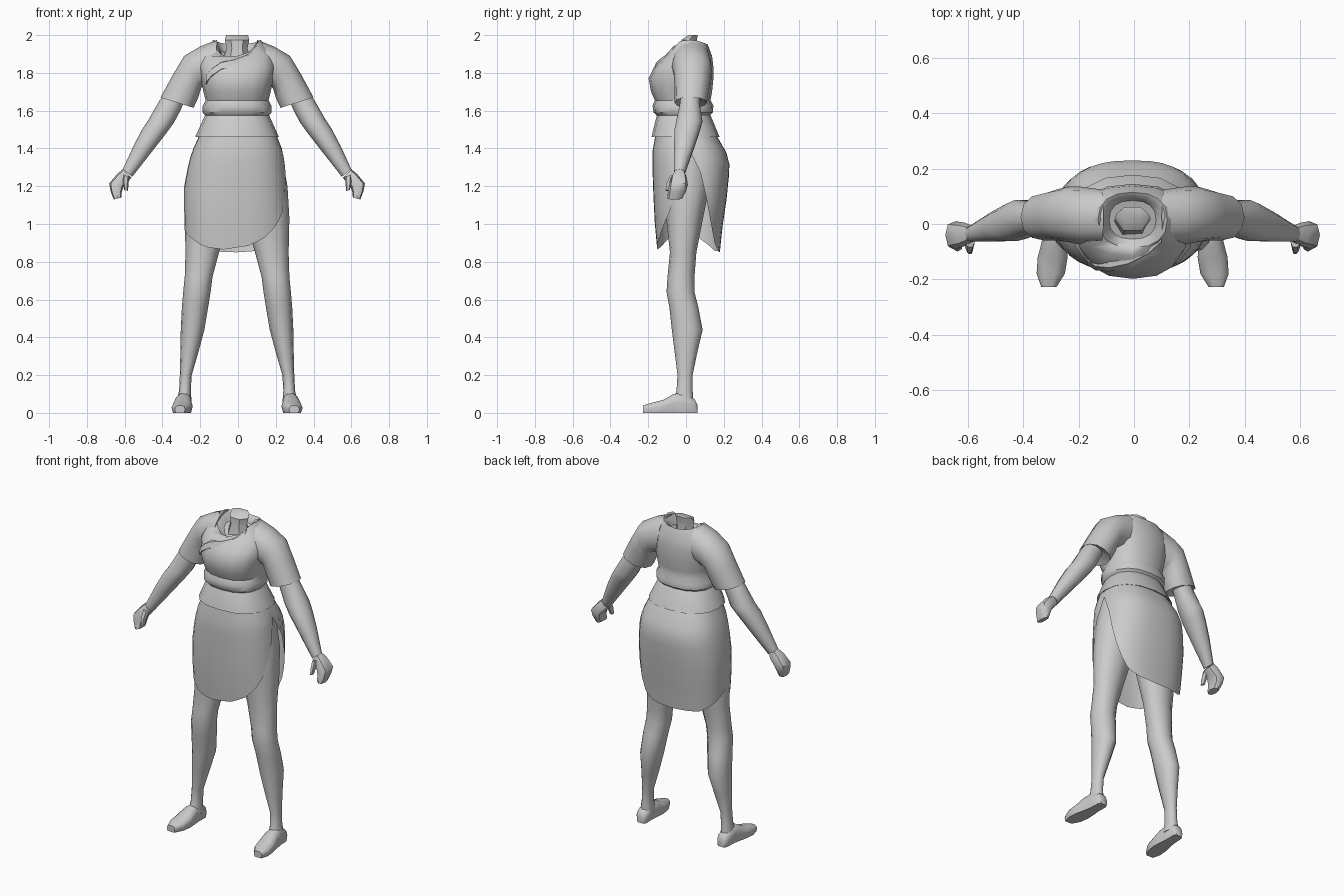
import bpy, bmesh, math
from mathutils import Vector

grey = bpy.data.materials.new("plain grey")
grey.diffuse_color = (0.6, 0.6, 0.6, 1)
X0 = -0.005  # body's mirror plane


def spow(v, p):
    return math.copysign(abs(v) ** p, v)


def ring(c, u, v, n=12, e=2.2):
    """Superellipse ring around c with half axes u and v."""
    out = []
    for i in range(n):
        a = 2 * math.pi * i / n
        out.append(Vector(c) + Vector(u) * spow(math.cos(a), 2 / e)
                   + Vector(v) * spow(math.sin(a), 2 / e))
    return out


def xring(x0, z0, x1, z1, y0, y1, n=12, e=2.2):
    """Ring spanning two points in xz and a depth range in y."""
    return ring(((x0 + x1) / 2, (y0 + y1) / 2, (z0 + z1) / 2),
                ((x1 - x0) / 2, 0, (z1 - z0) / 2), (0, (y1 - y0) / 2, 0), n, e)


def add(name, rows, closed=True, caps=(True, True), mirror=False, angle=50):
    """Skin rows of points into an object, optionally mirrored."""
    bm = bmesh.new()
    vs = [[bm.verts.new(p) for p in r] for r in rows]
    n = len(rows[0])
    for a, b in zip(vs, vs[1:]):
        for i in range(n if closed else n - 1):
            j = (i + 1) % n
            bm.faces.new((a[i], a[j], b[j], b[i]))
    if caps[0]:
        bm.faces.new(vs[0])
    if caps[1]:
        bm.faces.new(vs[-1])
    if mirror:
        d = bmesh.ops.duplicate(bm, geom=bm.verts[:] + bm.edges[:] + bm.faces[:])
        for v in d["geom"]:
            if isinstance(v, bmesh.types.BMVert):
                v.co.x = 2 * X0 - v.co.x
    bmesh.ops.recalc_face_normals(bm, faces=bm.faces)
    me = bpy.data.meshes.new(name)
    bm.to_mesh(me)
    bm.free()
    me.materials.append(grey)
    ob = bpy.data.objects.new(name, me)
    bpy.context.collection.objects.link(ob)
    bpy.ops.object.select_all(action="DESELECT")
    ob.select_set(True)
    bpy.context.view_layer.objects.active = ob
    bpy.ops.object.shade_smooth_by_angle(angle=math.radians(angle))
    return ob


def level(z, x0, x1, y0, y1, n=16, e=2.4):
    return xring(x0, z, x1, z, y0, y1, n, e)


# Jacket body, rising to a slanted crossed neckline that dips inwards
body = [level(z, X0 - r, X0 + r, f, b) for z, r, f, b in (
    (1.57, .165, -.15, .12), (1.59, .182, -.172, .142), (1.625, .182, -.177, .145),
    (1.655, .167, -.165, .13), (1.70, .178, -.185, .138), (1.77, .192, -.198, .145),
    (1.83, .205, -.17, .145), (1.89, .195, -.115, .138))]


def neckline(r, y0, y1, zs, zb, zf, skew):
    pts = level(0, X0 - r, X0 + r, y0, y1)
    yc = (y0 + y1) / 2
    for p in pts:
        s = (p.y - yc) / ((y1 - y0) / 2)
        p.z = zs + (zb - zs) * s * s if s > 0 else zs + (zf - zs) * s * s
        p.z += skew * (p.x / r) * max(0, -s)
    return pts


body += [neckline(.125, -.085, .115, 1.975, 1.95, 1.885, .03),
         neckline(.110, -.070, .100, 1.965, 1.94, 1.870, .03),
         neckline(.085, -.055, .085, 1.91, 1.91, 1.86, .01)]
add("jacket", body, angle=40)

# Crossed jacket edge, a thin fold lying over the chest
fold = []
for x, y, z in ((.10, -.055, 1.945), (.05, -.10, 1.895), (-.02, -.135, 1.87),
                (-.09, -.15, 1.855), (-.14, -.145, 1.82), (-.17, -.125, 1.785)):
    fold.append([Vector((x, y + .03, z + .004)), Vector((x, y - .008, z)),
                 Vector((x, y - .022, z - .035)), Vector((x, y + .01, z - .05))])
add("jacket_fold", fold, angle=35)

# Neck stump
add("neck", [level(z, X0 - r, X0 + r, f, b, 6, 2) for z, r, f, b in (
    (1.85, .08, -.05, .07), (1.93, .055, -.03, .06), (1.975, .065, -.03, .065),
    (2.0, .058, .01, .065))])

# Sleeves
add("sleeves", [xring(*r) for r in (
    (.12, 1.74, .10, 1.975, -.07, .125), (.175, 1.73, .19, 1.94, -.075, .135),
    (.185, 1.72, .275, 1.89, -.065, .135), (.20, 1.67, .335, 1.79, -.06, .125),
    (.225, 1.615, .40, 1.67, -.06, .11), (.25, 1.635, .385, 1.68, -.045, .095))],
    mirror=True)

# Forearms and fists
add("forearms", [xring(*r, n=10) for r in (
    (.27, 1.66, .37, 1.70, -.03, .08), (.295, 1.60, .405, 1.655, -.035, .075),
    (.33, 1.535, .465, 1.55, -.055, .09), (.37, 1.48, .495, 1.505, -.065, .075),
    (.44, 1.39, .54, 1.42, -.065, .045), (.55, 1.25, .60, 1.29, -.065, -.005))],
    mirror=True)
add("hands", [xring(*r, n=8, e=2.6) for r in (
    (.555, 1.245, .60, 1.29, -.065, -.005), (.575, 1.22, .63, 1.265, -.08, .005),
    (.595, 1.20, .672, 1.215, -.09, .01), (.605, 1.17, .665, 1.175, -.095, 0),
    (.608, 1.14, .648, 1.13, -.10, -.02))], mirror=True)
add("thumbs", [xring(*r, n=6) for r in (
    (.565, 1.25, .60, 1.26, -.085, -.04), (.57, 1.21, .60, 1.22, -.105, -.065),
    (.572, 1.175, .592, 1.18, -.11, -.08))], mirror=True)

# Flared waist band
add("waist_band", [level(z, X0 - r, X0 + r, f, b) for z, r, f, b in (
    (1.60, .15, -.14, .11), (1.575, .17, -.155, .13), (1.46, .222, -.183, .178),
    (1.47, .20, -.16, .155))], angle=35)

# Wrap skirt: body section by height, hem height by angle, slit on one side
SECTION = ((1.48, -.20, .20, -.16, .155), (1.38, -.245, .24, -.178, .213),
           (1.32, -.262, .25, -.178, .23), (1.2, -.285, .262, -.175, .225),
           (1.0, -.285, .265, -.165, .195), (.84, -.272, .25, -.15, .178))
HEM = ((0, 1.40), (20, 1.15), (35, 1.0), (50, .9), (65, .86), (90, .85), (130, .86),
       (165, .92), (180, .97), (195, .95), (215, .92), (235, .88), (260, .865),
       (280, .885), (300, .93), (315, .985), (330, 1.06), (345, 1.2), (360, 1.40))


def lerp_table(table, k):
    for p, q in zip(table, table[1:]):
        if min(p[0], q[0]) <= k <= max(p[0], q[0]):
            t = (k - p[0]) / (q[0] - p[0])
            return [a + (b - a) * t for a, b in zip(p[1:], q[1:])]
    return table[-1][1:]


skirt = []
for t in (0, .16, .26, .36, .55, .78, 1):
    row = []
    for deg in range(0, 361, 10):
        z = 1.48 + (lerp_table(HEM, deg)[0] - 1.48) * t
        x0, x1, y0, y1 = lerp_table(SECTION, z)
        c, s = math.cos(math.radians(deg)), math.sin(math.radians(deg))
        row.append(Vector(((x0 + x1) / 2 + (x1 - x0) / 2 * spow(c, .8),
                           (y0 + y1) / 2 + (y1 - y0) / 2 * spow(s, .8), z)))
    skirt.append(row)
add("wrap_skirt", skirt, closed=False, caps=(False, False))

# Legs
add("legs", [level(z, a, b, f, k, 12, 2.1) for z, a, b, f, k in (
    (1.40, .0, .225, -.11, .13), (1.20, .01, .262, -.115, .125),
    (1.03, .04, .272, -.105, .09), (.85, .09, .268, -.085, .055),
    (.72, .125, .272, -.098, .045), (.64, .135, .28, -.103, .045),
    (.56, .148, .287, -.088, .065), (.44, .168, .293, -.075, .088),
    (.32, .20, .295, -.06, .06), (.20, .235, .298, -.045, .035),
    (.12, .24, .302, -.05, .035), (.05, .235, .315, -.07, .04))], mirror=True)

# Feet: sections from heel to toe, flat soles
feet = []
for y, a, b, h in ((.06, .25, .30, .045), (.045, .24, .312, .075), (-.02, .24, .315, .11),
                   (-.07, .235, .325, .10), (-.12, .23, .338, .07),
                   (-.18, .24, .342, .055), (-.228, .27, .325, .04)):
    r = ring(((a + b) / 2, y, h / 2), ((b - a) / 2, 0, 0), (0, 0, h / 2), 10, 2.4)
    for p in r:
        if p.z < h / 2 - .001:
            p.z = 0
    feet.append(r)
add("feet", feet, mirror=True)
